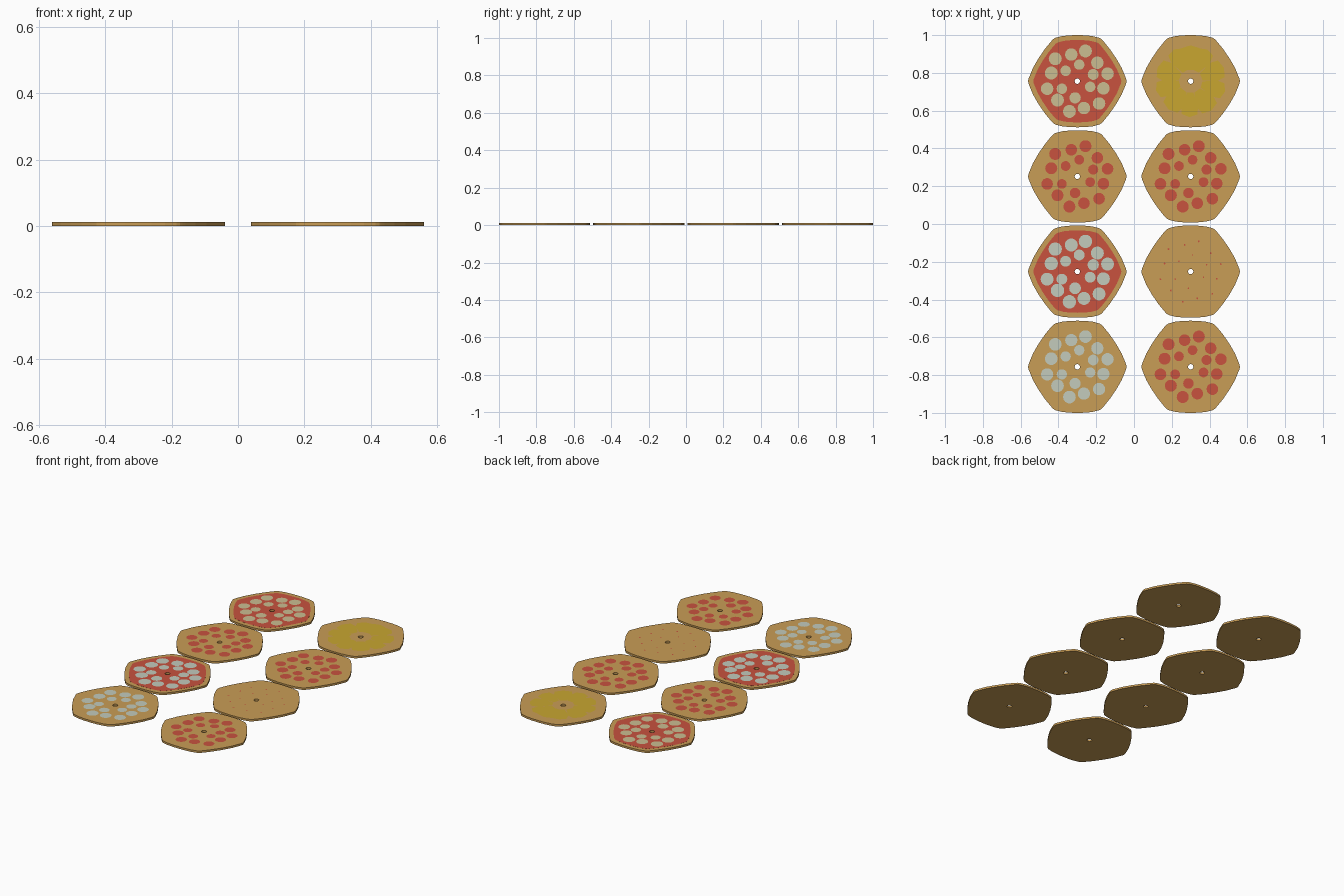
import bpy, bmesh, math

if "Cube" in bpy.data.objects:
    bpy.data.objects.remove(bpy.data.objects["Cube"])


def material(name, rgb):
    m = bpy.data.materials.new(name)
    lin = [((c / 255 + 0.055) / 1.055) ** 2.4 for c in rgb]
    m.diffuse_color = (*lin, 1)
    m.use_nodes = True
    m.node_tree.nodes["Principled BSDF"].inputs["Base Color"].default_value = m.diffuse_color
    return m


CRUST = material("baked crust", (201, 157, 86))
RED = material("tomato red", (200, 82, 62))
CREAM = material("cream cheese", (203, 190, 145))
PALE = material("pale cheese", (195, 203, 188))
YELLOW = material("pineapple yellow", (200, 166, 48))

# One quarter of the rounded hexagon outline, from side tip to top middle
QUARTER = [(.261, 0), (.258, .014), (.235, .07), (.205, .122), (.172, .17), (.142, .207),
           (.133, .217), (.126, .224), (.115, .230), (.08, .239), (.04, .243), (0, .244)]
left = [(-x, y) for x, y in QUARTER[-2::-1]]
half = QUARTER + left
OUTLINE = half + [(x, -y) for x, y in half[-2:0:-1]]
THICK, HOLE = 0.012, 0.014

# Topping layout: offset from pizza centre and radius
SPOTS = [(-.117, .119, .032), (-.032, .141, .031), (.043, .160, .032), (.106, .098, .031),
         (.010, .088, .026), (-.062, .055, .026), (-.138, .043, .032), (.084, .036, .027),
         (.160, .040, .031), (-.160, -.040, .031), (-.082, -.040, .026), (-.105, -.100, .032),
         (.068, -.030, .026), (.138, -.038, .031), (.115, -.118, .031), (-.012, -.088, .028),
         (.035, -.142, .031), (-.042, -.160, .032)]


def finish(bm, name, mat, loc):
    bmesh.ops.recalc_face_normals(bm, faces=bm.faces)
    me = bpy.data.meshes.new(name)
    bm.to_mesh(me)
    bm.free()
    me.materials.append(mat)
    ob = bpy.data.objects.new(name, me)
    ob.location = (*loc, 0)
    bpy.context.collection.objects.link(ob)


def holed_slab(name, mat, loc, scale, z0, z1):
    """Rounded hexagon slab with a small round hole through the middle."""
    bm = bmesh.new()
    rings = []
    for inner, z in ((0, z0), (0, z1), (1, z1), (1, z0)):
        ring = []
        for x, y in OUTLINE:
            k = HOLE / math.hypot(x, y) if inner else scale
            ring.append(bm.verts.new((x * k, y * k, z)))
        rings.append(ring)
    n = len(OUTLINE)
    for a in range(4):
        p, q = rings[a], rings[(a + 1) % 4]
        for i in range(n):
            j = (i + 1) % n
            bm.faces.new((p[i], p[j], q[j], q[i]))
    finish(bm, name, mat, loc)


def toppings(name, mat, loc, grow=1.0):
    """Flat round toppings in the shared layout."""
    bm = bmesh.new()
    for k, (x, y, r) in enumerate(SPOTS):
        z = THICK + 0.0008 + 0.00002 * k
        bm.faces.new([bm.verts.new((x + r * grow * math.cos(t * math.tau / 14),
                                    y + r * grow * math.sin(t * math.tau / 14), z))
                      for t in range(14)])
    finish(bm, name, mat, loc)


def chunks(name, mat, loc):
    """Wedge shaped chunks around the middle, wide side outwards."""
    bm = bmesh.new()
    wedge = [(.06, -.02), (.13, -.055), (.175, -.05), (.19, 0), (.175, .05), (.13, .055), (.06, .02)]
    for k, deg in enumerate((22, 62, 90, 118, 158, 195, 232, 268, 305, 343)):
        c, s = math.cos(math.radians(deg)), math.sin(math.radians(deg))
        f = 0.82 if k % 2 else 0.95
        bm.faces.new([bm.verts.new((x * c - y * f * s, x * s + y * f * c, THICK + .0008 + .00002 * k))
                      for x, y in wedge])
    finish(bm, name, mat, loc)


# Pizzas per row, back to front: (has sauce, topping, topping colour, topping size)
LEFT = [(True, "cheese", CREAM, 1.08), (False, "pepperoni", RED, 1),
        (True, "cheese", PALE, 1.12), (False, "cheese", PALE, 1.06)]
RIGHT = [(False, "pineapple", YELLOW, 1), (False, "pepperoni", RED, 1),
         (False, "specks", RED, .15), (False, "pepperoni", RED, 1)]
for side, x, column in (("left", -.3, LEFT), ("right", .3, RIGHT)):
    for row, (sauce, kind, mat, size) in enumerate(column):
        loc = (x, .756 - .504 * row)
        tag = f"{side}_{row + 1}"
        holed_slab("crust_" + tag, CRUST, loc, 1, 0, THICK)
        if sauce:
            holed_slab("sauce_" + tag, RED, loc, .893, THICK - .0003, THICK + .0004)
        if kind == "pineapple":
            chunks("pineapple_" + tag, mat, loc)
        else:
            toppings(kind + "_" + tag, mat, loc, size)
